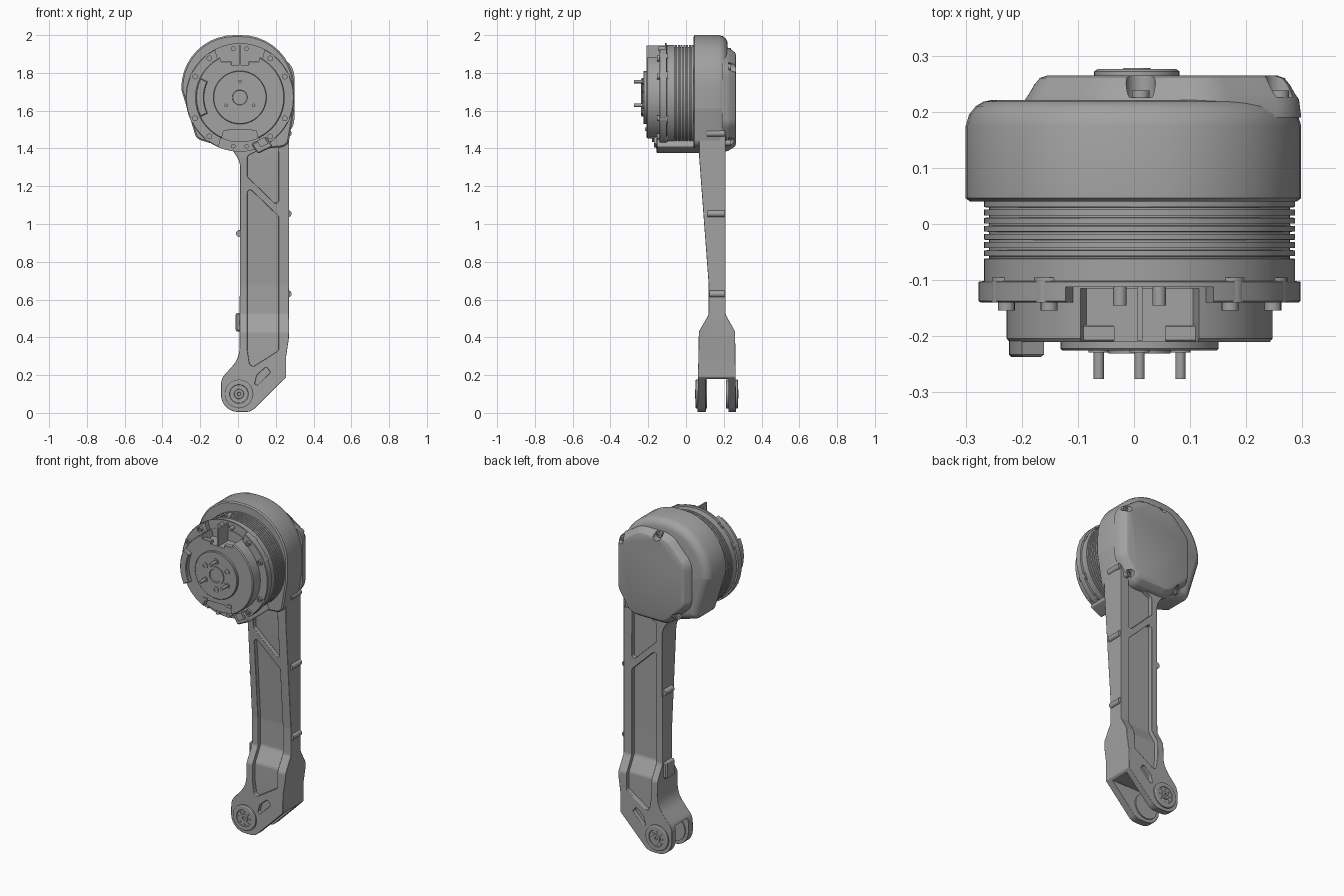
import bpy, bmesh, math
from mathutils import Vector, Matrix

cube = bpy.data.objects.get("Cube")
if cube:
    bpy.data.objects.remove(cube)

grey = bpy.data.materials.new("machined grey")
grey.use_nodes = True
grey.diffuse_color = (0.36, 0.36, 0.36, 1)
grey.node_tree.nodes["Principled BSDF"].inputs["Base Color"].default_value = (0.36, 0.36, 0.36, 1)

CX, CZ = 0.01, 1.67  # motor axis


def finish(name, bm, angle=30):
    bmesh.ops.recalc_face_normals(bm, faces=bm.faces)
    mesh = bpy.data.meshes.new(name)
    bm.to_mesh(mesh)
    bm.free()
    mesh.materials.append(grey)
    mesh.shade_smooth()
    mesh.set_sharp_from_angle(angle=math.radians(angle))
    ob = bpy.data.objects.new(name, mesh)
    bpy.context.collection.objects.link(ob)
    return ob


def fillet(corners, seg=10):
    """Round each (a, b, radius) corner of a polygon."""
    out = []
    for i, (a, b, *rad) in enumerate(corners):
        p = Vector((a, b))
        r = rad[0] if rad else 0
        if not r:
            out.append(p)
            continue
        u = (Vector(corners[i - 1][:2]) - p).normalized()
        v = (Vector(corners[(i + 1) % len(corners)][:2]) - p).normalized()
        half = u.angle(v) / 2
        mid = p + (u + v).normalized() * r / math.sin(half)
        s = p + u * r / math.tan(half) - mid
        e = p + v * r / math.tan(half) - mid
        turn = s.angle_signed(e)
        for k in range(seg + 1):
            out.append(mid + Matrix.Rotation(-turn * k / seg, 2) @ s)
    return out


def loft(name, corners, layers, axis="y"):
    """Stack inset copies of an outline; layers are (position, inset)."""
    pts = fillet(corners)
    n = len(pts)
    area = sum(pts[i - 1].cross(pts[i]) for i in range(n))
    bm = bmesh.new()
    rings = []
    for pos, inset in layers:
        ring = []
        for i, p in enumerate(pts):
            d1 = (p - pts[i - 1]).normalized()
            d2 = (pts[(i + 1) % n] - p).normalized()
            d = (d1 + d2).normalized()
            q = p + Vector((-d.y, d.x)) * inset * (1 if area > 0 else -1) / max(d.dot(d1), 0.5)
            ring.append(bm.verts.new((q.x, pos, q.y) if axis == "y" else (pos, q.x, q.y)))
        rings.append(ring)
    for a, b in zip(rings, rings[1:]):
        for i in range(n):
            bm.faces.new((a[i - 1], a[i], b[i], b[i - 1]))
    bm.faces.new(rings[0])
    bm.faces.new(rings[-1])
    return finish(name, bm)


def prism(name, corners, lo, hi, axis="y", edge=0):
    layers = [(lo, edge), (lo + edge, 0), (hi - edge, 0), (hi, edge)] if edge else [(lo, 0), (hi, 0)]
    return loft(name, corners, layers, axis)


def lathe(name, profile, x=CX, z=CZ, seg=96):
    """Spin (radius, y) points about an axis along y."""
    bm = bmesh.new()
    rings = []
    for r, y in profile:
        rings.append([bm.verts.new((x + r * math.cos(math.tau * k / seg), y,
                                    z + r * math.sin(math.tau * k / seg))) for k in range(seg)])
    for a, b in zip(rings, rings[1:]):
        for i in range(seg):
            bm.faces.new((a[i - 1], a[i], b[i], b[i - 1]))
    bm.faces.new(rings[0])
    bm.faces.new(rings[-1])
    return finish(name, bm)


def disc(name, x, z, r, lo, hi, seg=32):
    return lathe(name, [(r, lo), (r, hi)], x, z, seg)


def rect(x0, x1, z0, z1):
    return [(x0, z0), (x1, z0), (x1, z1), (x0, z1)]


def boolean(ob, cutters, op="DIFFERENCE", angle=30):
    for c in cutters:
        mod = ob.modifiers.new("cut", "BOOLEAN")
        mod.operation, mod.solver, mod.object = op, "EXACT", c
    dg = bpy.context.evaluated_depsgraph_get()
    mesh = bpy.data.meshes.new_from_object(ob.evaluated_get(dg))
    ob.modifiers.clear()
    ob.data = mesh
    mesh.shade_smooth()
    mesh.set_sharp_from_angle(angle=math.radians(angle))
    for c in cutters:
        bpy.data.objects.remove(c)


# Arm frame: front outline crossed with the tapering side profile
outline = [(-0.05, 1.42), (0.012, 1.33, 0.12), (0.008, 0.29, 0.15), (-0.09, 0.18, 0.08),
           (-0.09, 0.005, 0.092), (0.07, 0.005, 0.07), (0.255, 0.19, 0.01), (0.255, 0.3),
           (0.27, 0.4), (0.27, 1.6), (-0.05, 1.6)]
side = [(0.07, 1.6), (0.07, 1.35), (0.12, 0.68, 0.2), (0.12, 0.52, 0.04), (0.068, 0.43, 0.04),
        (0.06, 0), (0.265, 0), (0.26, 0.43, 0.04), (0.21, 0.52, 0.04), (0.21, 1.6)]
pockets = [
    [(0.05, 1.2, 0.015), (0.215, 1.04, 0.015), (0.215, 0.33, 0.02), (0.065, 0.235, 0.02), (0.05, 0.33, 0.05)],
    [(0.05, 1.25, 0.015), (0.215, 1.09, 0.015), (0.215, 1.45), (0.05, 1.36, 0.02)],
    [(0.08, 0.125, 0.01), (0.172, 0.215, 0.01), (0.15, 0.245, 0.01), (0.1, 0.2, 0.02)]]


def clevis_gap():
    return prism("gap", rect(0.105, 0.225, -0.1, 0.18), -0.5, 0.5, "x")


frame = prism("arm_frame", outline, 0, 0.4)
boolean(frame, [prism("profile", side, -0.5, 0.5, "x")], "INTERSECT")
boolean(frame, [prism("pocket", p, -0.1, 0.5) for p in pockets] + [clevis_gap()])
bevel = frame.modifiers.new("soft edges", "BEVEL")
bevel.width, bevel.segments, bevel.angle_limit = 0.006, 2, math.radians(40)

# Recessed web inside each pocket
inner = [(y + (0.025 if y < 0.15 else -0.025), *rest) for y, *rest in side]
for i, p in enumerate(pockets):
    web = loft(f"arm_web_{i + 1}", p, [(0, -0.004), (0.4, -0.004)])
    boolean(web, [prism("profile", inner, -0.5, 0.5, "x")], "INTERSECT")
    boolean(web, [clevis_gap()])

# Edge screw bosses
for x, z, lo, hi in [(0.266, 1.48, 0.11, 0.205), (0.266, 1.055, 0.115, 0.205), (0.266, 0.63, 0.125, 0.205),
                     (0.007, 0.95, 0.125, 0.205)]:
    disc("edge_boss", x, z, 0.018, lo, hi, 20)
prism("edge_pad", [(-0.012, 0.43, 0.01), (0.02, 0.43), (0.02, 0.53), (-0.012, 0.53, 0.01)], 0.12, 0.2, edge=0.008)

# Pivot caps on both clevis plates
for tag, face, s in (("front", 0.062, -1), ("back", 0.263, 1)):
    lathe(f"pivot_cap_{tag}", [(0.076, face - s * 0.05), (0.076, face + s * 0.009), (0.07, face + s * 0.013),
          (0.05, face + s * 0.013), (0.048, face + s * 0.009), (0.026, face + s * 0.009),
          (0.024, face + s * 0.015), (0.01, face + s * 0.015), (0.009, face + s * 0.008)], 0.005, 0.1, 48)
    for k in range(8):
        a = math.tau * k / 8
        disc("pivot_screw", 0.005 + 0.038 * math.cos(a), 0.1 + 0.038 * math.sin(a), 0.004,
             face, face + s * 0.012, 10)

# Rounded housing at the top of the arm
shell = [(-0.3, 2.0, 0.28), (0.298, 2.0, 0.28), (0.298, 1.61, 0.05), (0.265, 1.41, 0.05),
         (0.0, 1.385, 0.06), (-0.22, 1.45, 0.05), (-0.3, 1.71, 0.02)]
loft("housing", shell, [(0.04, 0.008), (0.046, 0), (0.175, 0), (0.195, 0.006), (0.21, 0.018), (0.218, 0.032), (0.221, 0.048)])

# Raised back cover with screw notches
cover_shape = [(-0.19, 1.79, 0.1), (-0.06, 1.93, 0.12), (0.14, 1.93, 0.12), (0.29, 1.83, 0.09),
               (0.29, 1.53, 0.09), (0.2, 1.39, 0.08), (-0.04, 1.39, 0.1), (-0.19, 1.53, 0.09)]
cover = loft("back_cover", cover_shape, [(0.19, -0.008), (0.222, -0.004), (0.232, 0.003), (0.248, 0.012),
                                        (0.26, 0.022), (0.265, 0.036)])
screws = [(0.012, 1.915), (0.26, 1.83), (0.235, 1.43), (-0.11, 1.45)]
boolean(cover, [disc("notch", x, z, 0.026, 0.225, 0.4) for x, z in screws])
for x, z in screws:
    lathe("cover_screw", [(0.016, 0.2), (0.016, 0.238), (0.008, 0.238), (0.008, 0.232)], x, z, 20)

# Finned motor barrel
fins = [(0.25, 0.06)]
for k in range(7):
    y = 0.04 - k * 0.0145
    fins += [(0.277, y), (0.277, y - 0.01), (0.268, y - 0.0105), (0.268, y - 0.014)]
lathe("motor_barrel", fins + [(0.277, -0.062), (0.277, -0.103), (0.2, -0.103)])

# Motor front flange and gearbox body with top and bottom recesses
def recess(s, lo, w):
    return prism("recess", [(CX - w, CZ + s * 0.172), (CX + w, CZ + s * 0.172),
                            (CX + w + 0.06, CZ + s * 0.4), (CX - w - 0.06, CZ + s * 0.4)], -0.4, lo)


flange = lathe("motor_flange", [(0.2, -0.09), (0.287, -0.103), (0.287, -0.137), (0.283, -0.14), (0.2, -0.14)])
boolean(flange, [recess(1, -0.112, 0.11), recess(-1, -0.125, 0.09)])
body = lathe("gearbox_body", [(0.237, -0.1), (0.237, -0.204), (0.232, -0.21), (0.1, -0.21)])
boolean(body, [recess(1, -0.115, 0.095), recess(-1, -0.18, 0.085)])
prism("recess_rib", rect(CX - 0.005, CX + 0.005, CZ + 0.15, CZ + 0.275), -0.208, -0.1)
for s in (-1, 1):
    x = CX + s * 0.08
    prism("recess_lip", rect(x - 0.035, x + 0.035, CZ + 0.16, CZ + 0.19), -0.21, -0.18, edge=0.003)
    prism("lower_lip", rect(x - 0.015, x + 0.015, CZ - 0.178, CZ - 0.16), -0.216, -0.19)
    disc("top_pair_screw", CX + s * 0.035, CZ + 0.258, 0.012, -0.145, -0.09, 16)
    disc("bottom_pair_screw", CX + s * 0.035, CZ - 0.258, 0.012, -0.16, -0.09, 16)

# Flange bolts with lugs
for deg in (25, 52, 128, 155, 205, 232, 308, 335):
    a = math.radians(deg)
    x, z = CX + 0.262 * math.cos(a), CZ + 0.262 * math.sin(a)
    disc("bolt_lug", x, z, 0.026, -0.14, -0.095, 24)
    lathe("flange_bolt", [(0.015, -0.1), (0.015, -0.154), (0.008, -0.154), (0.008, -0.147)], x, z, 20)

# Raised arc connector on the side of the gearbox face
def arc(r, degrees):
    return [(CX + r * math.cos(math.radians(d)), CZ + r * math.sin(math.radians(d))) for d in degrees]


prism("arc_connector", arc(0.233, range(154, 207, 4)) + arc(0.19, range(206, 153, -4)), -0.237, -0.2, edge=0.004)

# Output disc, hub, pins and sockets
lathe("output_disc", [(0.141, -0.2), (0.141, -0.222), (0.138, -0.225), (0.085, -0.225)])
lathe("output_hub", [(0.055, -0.2), (0.055, -0.231), (0.04, -0.231), (0.037, -0.222), (0.01, -0.222)], seg=48)
for k in range(6):
    a = math.radians(90 + 60 * k)
    x, z = CX + 0.084 * math.cos(a), CZ + 0.084 * math.sin(a)
    lathe("output_socket", [(0.018, -0.2), (0.018, -0.229), (0.011, -0.229), (0.011, -0.222)], x, z, 24)
    if k % 2 == 0:
        disc("output_pin", x, z, 0.009, -0.276, -0.2, 20)

# Cable connector under the motor
prism("cable_connector", [(0.07, 1.425, 0.01), (0.105, 1.372, 0.01), (0.185, 1.41, 0.01), (0.15, 1.46, 0.01)],
      -0.157, 0.08, edge=0.006)
prism("connector_plug", [(0.1, 1.44), (0.12, 1.405), (0.16, 1.425), (0.14, 1.46)], -0.17, -0.1)
